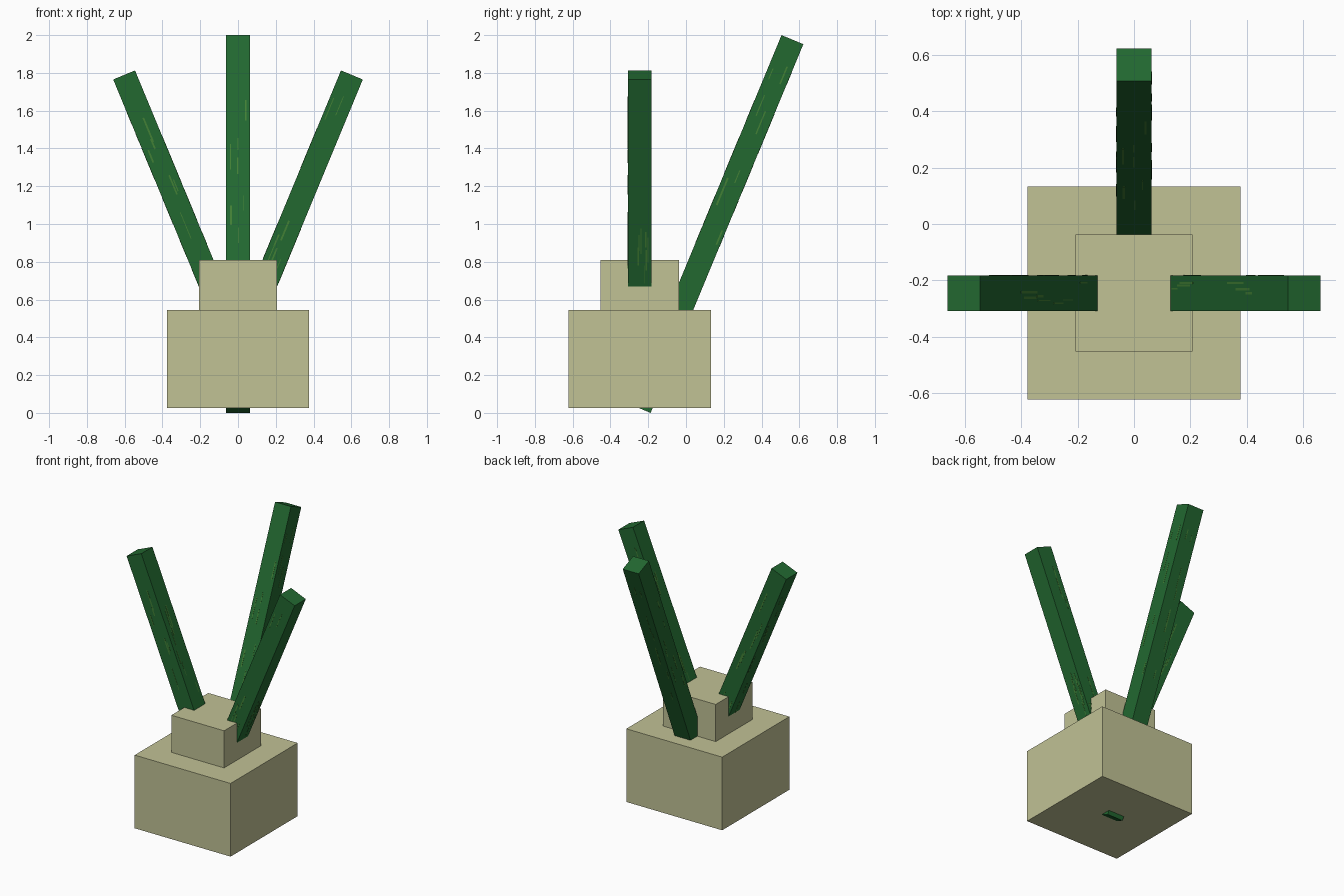
import bpy, bmesh, math, random
from mathutils import Vector, Matrix

if "Cube" in bpy.data.objects:
    bpy.data.objects.remove(bpy.data.objects["Cube"])

random.seed(4)


def material(name, color):
    m = bpy.data.materials.new(name)
    m.diffuse_color = (*color, 1)
    m.use_nodes = True
    m.node_tree.nodes["Principled BSDF"].inputs["Base Color"].default_value = m.diffuse_color
    return m


BEIGE = material("beige", (0.533, 0.539, 0.301))
GREEN = material("dark green", (0.016, 0.138, 0.030))
LIGHT = material("light green", (0.055, 0.215, 0.035))


def add_box(bm, size, center, mat_index=0):
    m = Matrix.Translation(center) @ Matrix.Diagonal((*size, 1))
    verts = bmesh.ops.create_cube(bm, size=1, matrix=m)["verts"]
    for f in {f for v in verts for f in v.link_faces}:
        f.material_index = mat_index


def finish(bm, name, mats, matrix=Matrix()):
    mesh = bpy.data.meshes.new(name)
    bm.transform(matrix)
    bm.to_mesh(mesh)
    bm.free()
    for m in mats:
        mesh.materials.append(m)
    obj = bpy.data.objects.new(name, mesh)
    bpy.context.collection.objects.link(obj)
    return obj


def block(name, size, center):
    bm = bmesh.new()
    add_box(bm, size, center)
    finish(bm, name, [BEIGE])


W = 0.125                  # beam thickness
TILT = math.radians(22.5)  # beam lean


def beam(name, top, heading, length):
    """Square beam hanging below its top centre, leaning towards heading."""
    bm = bmesh.new()
    add_box(bm, (W, W, length), (0, 0, -length / 2))
    # thin grain streaks on the four long sides
    for side in range(4):
        turn = Matrix.Rotation(side * math.pi / 2, 3, 'Z')
        for _ in range(7):
            across = random.uniform(-0.045, 0.045)
            run = random.uniform(0.05, 0.16)
            z = -random.uniform(0.15, 1.15)
            c = turn @ Vector((across, W / 2, z))
            s = turn @ Vector((random.uniform(0.004, 0.010), 0.002, run))
            add_box(bm, [abs(v) for v in s], c, 1)
    place = (Matrix.Translation(top) @ Matrix.Rotation(heading, 4, 'Z')
             @ Matrix.Rotation(TILT, 4, 'Y'))
    finish(bm, name, [GREEN, LIGHT], place)


# Stacked blocks
block("base_block", (0.754, 0.754, 0.52), (0, -0.245, 0.286))
block("upper_block", (0.414, 0.414, 0.265), (0, -0.245, 0.6775))

# Long rear beam passes through the base, side beams end inside it
beam("rear_beam", (0, 0.5635, 1.976), math.pi / 2, 2.113)
beam("right_beam", (0.603, -0.245, 1.789), 0, 1.5)
beam("left_beam", (-0.603, -0.245, 1.789), math.pi, 1.5)
